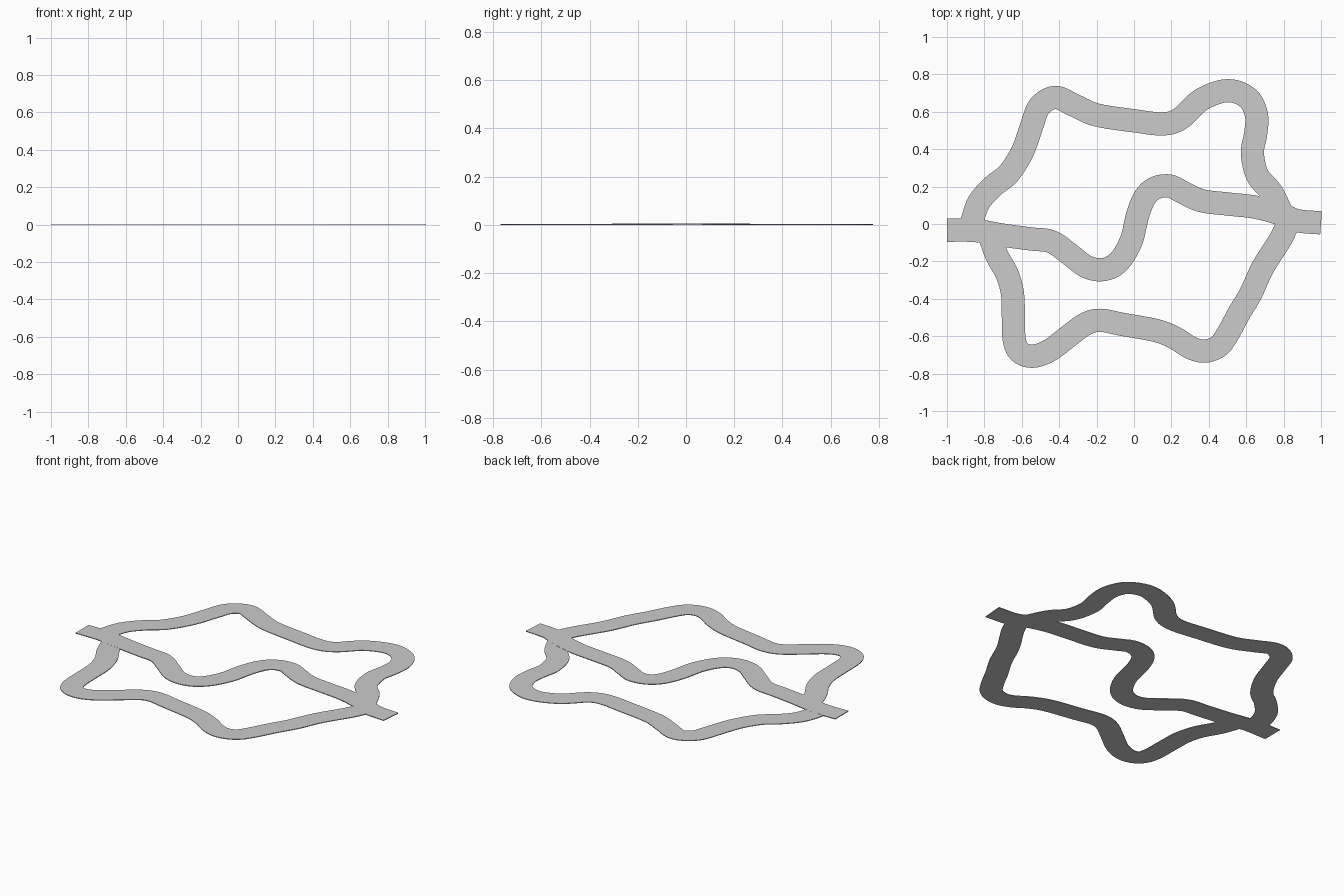
import bpy, bmesh
from mathutils import Vector

WIDTH, THICK, STEPS = 0.124, 0.004, 5


def smooth_path(pts):
    """Catmull-Rom curve through the points."""
    p = [Vector(q) for q in pts]
    p = [2 * p[0] - p[1]] + p + [2 * p[-1] - p[-2]]
    out = []
    for i in range(1, len(p) - 2):
        a, b, c, d = p[i - 1:i + 3]
        for k in range(STEPS):
            t = k / STEPS
            out.append(0.5 * (2 * b + (c - a) * t + (2 * a - 5 * b + 4 * c - d) * t**2
                              + (3 * b - a - 3 * c + d) * t**3))
    return out + [p[-2]]


def ribbon(name, pts, top):
    """Thin flat lane of constant width along a centre line."""
    path = smooth_path(pts)
    bm = bmesh.new()
    rings = []
    for i, c in enumerate(path):
        d = (path[min(i + 1, len(path) - 1)] - path[max(i - 1, 0)]).normalized()
        n = Vector((-d.y, d.x)) * WIDTH / 2
        l, r = c + n, c - n
        rings.append([bm.verts.new((q.x, q.y, z)) for q, z in
                      ((l, 0), (r, 0), (r, top), (l, top))])
    for a, b in zip(rings, rings[1:]):
        for k in range(4):
            bm.faces.new((a[k], a[(k + 1) % 4], b[(k + 1) % 4], b[k]))
    bm.faces.new(rings[0])
    bm.faces.new(rings[-1][::-1])
    bmesh.ops.recalc_face_normals(bm, faces=bm.faces)
    me = bpy.data.meshes.new(name)
    bm.to_mesh(me)
    bm.free()
    ob = bpy.data.objects.new(name, me)
    bpy.context.collection.objects.link(ob)


# Upper lane
ribbon("upper_lane", [
    (-0.87, 0.0), (-0.83, 0.115), (-0.75, 0.205), (-0.67, 0.27), (-0.595, 0.39),
    (-0.545, 0.53), (-0.505, 0.63), (-0.42, 0.677), (-0.32, 0.635), (-0.2, 0.583),
    (0, 0.552), (0.155, 0.535), (0.25, 0.565), (0.36, 0.665), (0.5, 0.713),
    (0.61, 0.673), (0.655, 0.58), (0.65, 0.48), (0.633, 0.38), (0.66, 0.26),
    (0.735, 0.17), (0.79, 0.06)], THICK)

# Middle lane with both end stubs
ribbon("middle_lane", [
    (-1, -0.033), (-0.85, -0.035), (-0.7, -0.06), (-0.55, -0.08), (-0.44, -0.095),
    (-0.34, -0.165), (-0.25, -0.23), (-0.16, -0.243), (-0.08, -0.2), (-0.015, -0.09),
    (0.02, 0.05), (0.06, 0.145), (0.115, 0.193), (0.19, 0.203), (0.26, 0.17),
    (0.36, 0.125), (0.5, 0.107), (0.65, 0.09), (0.78, 0.055), (0.87, 0.018),
    (1, 0.006)], THICK + 0.0006)

# Lower lane
ribbon("lower_lane", [
    (-0.78, -0.04), (-0.735, -0.165), (-0.68, -0.265), (-0.65, -0.37), (-0.645, -0.5),
    (-0.64, -0.62), (-0.61, -0.685), (-0.54, -0.707), (-0.45, -0.675), (-0.35, -0.6),
    (-0.26, -0.535), (-0.18, -0.515), (-0.06, -0.537), (0.12, -0.57), (0.22, -0.61),
    (0.3, -0.66), (0.375, -0.68), (0.45, -0.655), (0.5, -0.59), (0.56, -0.48),
    (0.625, -0.37), (0.69, -0.23), (0.79, -0.07), (0.83, 0.03)], THICK + 0.0003)
